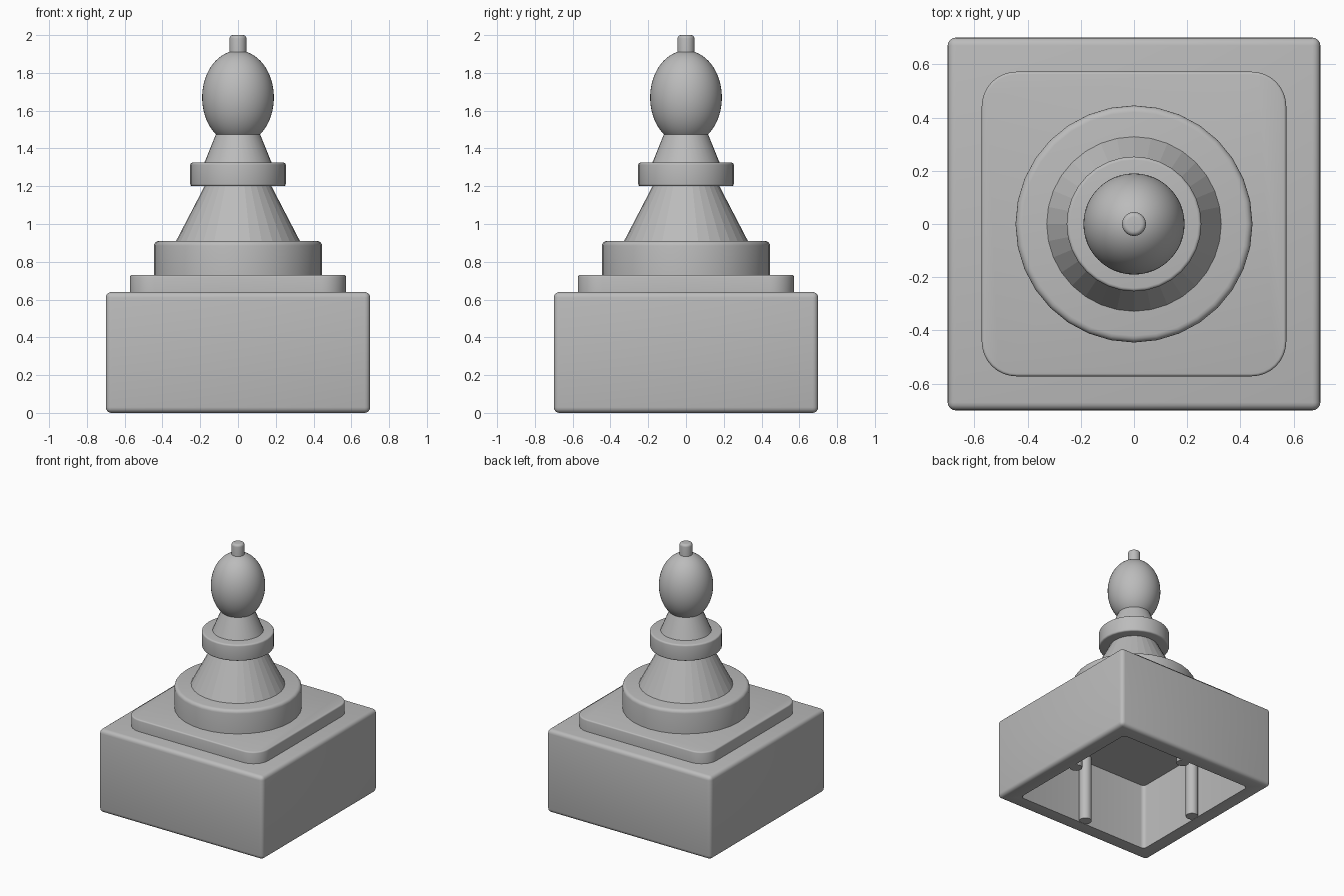
import bpy, bmesh, math

if "Cube" in bpy.data.objects:
    bpy.data.objects.remove(bpy.data.objects["Cube"], do_unlink=True)

# One plain grey for every part
GREY = (0.5, 0.5, 0.5, 1)
grey = bpy.data.materials.new("plain_grey")
grey.use_nodes = True
grey.diffuse_color = GREY
grey.node_tree.nodes["Principled BSDF"].inputs["Base Color"].default_value = GREY


def finish(name, bm, smooth=True):
    """Turn a bmesh into a named grey object."""
    bmesh.ops.recalc_face_normals(bm, faces=bm.faces)
    mesh = bpy.data.meshes.new(name)
    bm.to_mesh(mesh)
    bm.free()
    obj = bpy.data.objects.new(name, mesh)
    bpy.context.collection.objects.link(obj)
    mesh.materials.append(grey)
    if smooth:
        bpy.ops.object.select_all(action='DESELECT')
        obj.select_set(True)
        bpy.context.view_layer.objects.active = obj
        bpy.ops.object.shade_smooth_by_angle(angle=math.radians(35))
    return obj


def box(half, z0, z1):
    bm = bmesh.new()
    bmesh.ops.create_cube(bm, size=1)
    for v in bm.verts:
        v.co.x *= 2 * half
        v.co.y *= 2 * half
        v.co.z = z1 if v.co.z > 0 else z0
    return bm


def is_upright(e):
    return abs(e.verts[0].co.z - e.verts[1].co.z) > 0.05


def bevel(bm, edges, width, segments=4):
    bmesh.ops.bevel(bm, geom=edges, offset=width, segments=segments,
                    profile=0.5, affect='EDGES')


def turned(name, r0, r1, z0, z1, top=0, bottom=0, smooth=True,
           at=(0, 0), sides=32):
    """Round part with optional rounded rims."""
    bm = bmesh.new()
    bmesh.ops.create_cone(bm, cap_ends=True, segments=sides, radius1=r0,
                          radius2=r1, depth=z1 - z0)
    bmesh.ops.translate(bm, verts=bm.verts, vec=(*at, (z0 + z1) / 2))
    for z, width in ((z1, top), (z0, bottom)):
        if width:
            rim = [e for e in bm.edges
                   if all(abs(v.co.z - z) < 0.001 for v in e.verts)]
            bevel(bm, rim, width)
    return finish(name, bm, smooth)


# Hollow base, open underneath
BASE, CAVITY, CEILING = 0.7, 0.53, 0.52
bm = box(BASE, 0, 0.64)
outer = list(bm.edges)
floor = min(bm.faces, key=lambda f: f.calc_center_median().z)
bmesh.ops.inset_region(bm, faces=[floor], thickness=BASE - CAVITY)
ceiling = bmesh.ops.extrude_face_region(bm, geom=[floor])["geom"]
for v in ceiling:
    if isinstance(v, bmesh.types.BMVert):
        v.co.z = CEILING
if floor.is_valid:
    bmesh.ops.delete(bm, geom=[floor], context='FACES_ONLY')
inner = [e for e in bm.edges if is_upright(e) and abs(e.verts[0].co.x) < 0.6]
bevel(bm, outer + inner, 0.03)
finish("hollow_base", bm)

# Ribs halfway along each cavity wall
for side, (x, y) in {"left": (1, 0), "right": (-1, 0),
                     "back": (0, 1), "front": (0, -1)}.items():
    turned(side + "_rib", 0.045, 0.045, 0.002, CEILING + 0.01,
           at=(x * 0.545, y * 0.545), sides=24)

# Square plinth with round corners
bm = box(0.572, 0.63, 0.73)
bevel(bm, [e for e in bm.edges if is_upright(e)], 0.13, 8)
bevel(bm, [e for e in bm.edges if all(v.co.z > 0.72 for v in e.verts)], 0.01, 3)
finish("plinth", bm)

# Turned pawn-like body
turned("foot_disc", 0.445, 0.445, 0.72, 0.91, top=0.025)
turned("body_cone", 0.333, 0.172, 0.9, 1.21, smooth=False)
turned("collar", 0.253, 0.253, 1.2, 1.325, top=0.012, bottom=0.012)
turned("neck_cone", 0.182, 0.115, 1.315, 1.48)

# Egg-shaped head
bm = bmesh.new()
bmesh.ops.create_uvsphere(bm, u_segments=48, v_segments=32, radius=1)
for v in bm.verts:
    v.co = (v.co.x * 0.19, v.co.y * 0.19, 1.67 + v.co.z * 0.248)
finish("head", bm)

turned("finial", 0.045, 0.045, 1.88, 2.0, top=0.018, sides=24)
